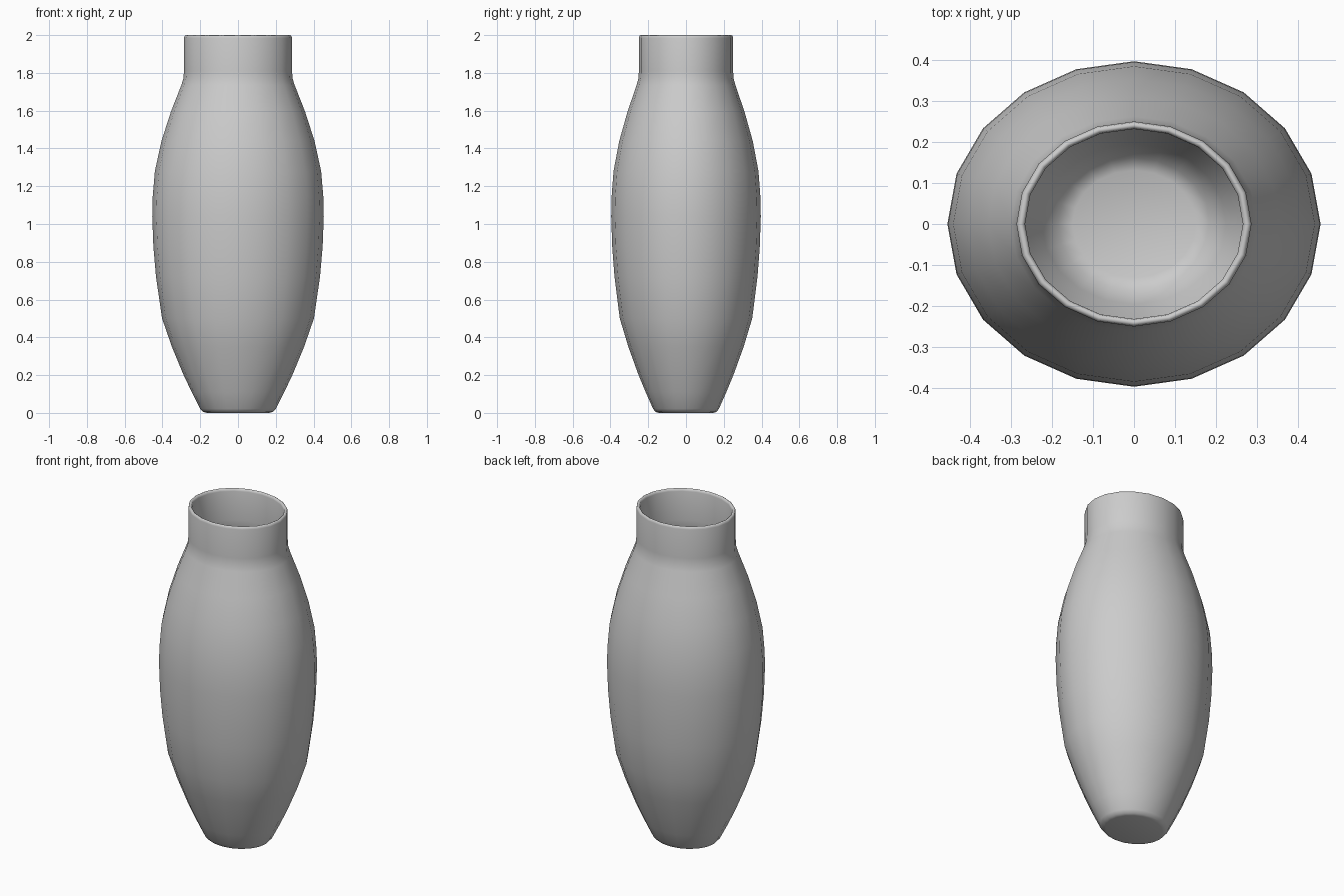
import bpy, bmesh, math

if "Cube" in bpy.data.objects:
    bpy.data.objects.remove(bpy.data.objects["Cube"])

SIDES = 20
DEPTH = 0.872   # oval cross-section: depth relative to width
WALL = 0.021

# Outer profile: (half width, height)
outer = [(0.165, 0.0), (0.185, 0.005), (0.20, 0.022), (0.245, 0.11), (0.29, 0.205),
         (0.35, 0.35), (0.402, 0.50), (0.434, 0.72), (0.448, 0.88), (0.454, 1.04),
         (0.452, 1.14), (0.44, 1.28), (0.405, 1.44), (0.355, 1.595),
         (0.30, 1.735), (0.289, 1.77), (0.286, 1.81), (0.286, 1.985)]
# Rounded lip, then the inner wall down to the floor
lip = [(0.283, 1.996), (0.2755, 2.0), (0.268, 1.996)]
inner = [(r - WALL, z) for r, z in reversed(outer[3:])]
inner += [(0.185, 0.035), (0.15, 0.022)]


def lathe_oval(name, profile):
    bm = bmesh.new()
    rings = []
    for r, z in profile:
        ry = r * DEPTH if r > 0.28 else r * DEPTH - 0.0
        rings.append([bm.verts.new((r * math.cos(2 * math.pi * i / SIDES),
                                    ry * math.sin(2 * math.pi * i / SIDES), z))
                      for i in range(SIDES)])
    for a, b in zip(rings, rings[1:]):
        for i in range(SIDES):
            j = (i + 1) % SIDES
            bm.faces.new((a[i], a[j], b[j], b[i]))
    # Underside and inner floor
    bm.faces.new(list(reversed(rings[0])))
    bm.faces.new(rings[-1])
    bmesh.ops.recalc_face_normals(bm, faces=bm.faces)
    for f in bm.faces:
        f.smooth = True
    mesh = bpy.data.meshes.new(name)
    bm.to_mesh(mesh)
    bm.free()
    obj = bpy.data.objects.new(name, mesh)
    bpy.context.collection.objects.link(obj)
    return obj


# Hollow oval vase with a straight neck
lathe_oval("vase", outer + lip + inner)
